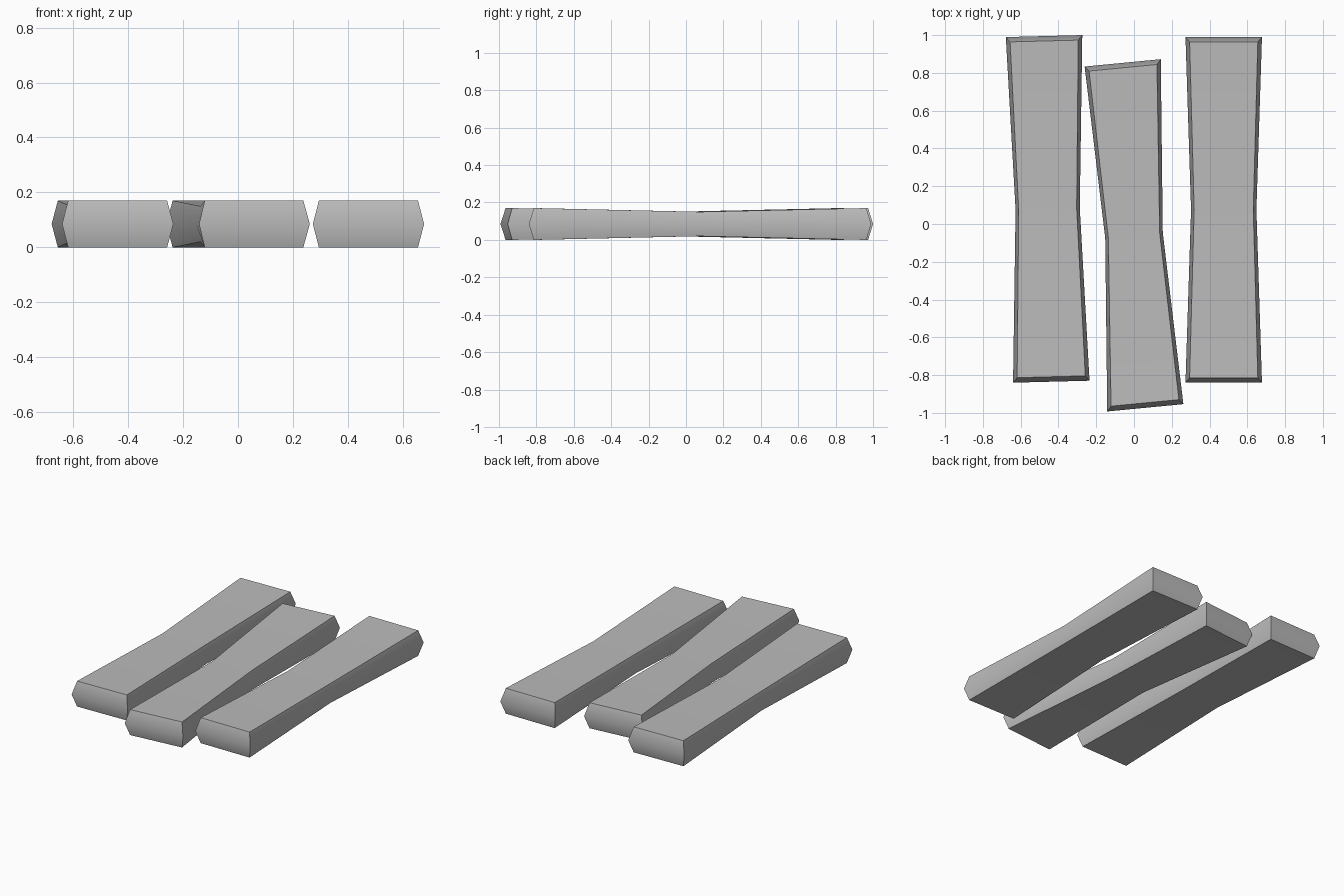
import bpy
import bmesh
import math

default = bpy.data.objects.get("Cube")
if default:
    bpy.data.objects.remove(default, do_unlink=True)

GREY = (0.5, 0.5, 0.5)
wood = bpy.data.materials.new("plain grey")
wood.use_nodes = True
wood.diffuse_color = (*GREY, 1)
wood.node_tree.nodes["Principled BSDF"].inputs["Base Color"].default_value = (*GREY, 1)

HEIGHT = 0.17       # thickness at the ends
WAIST_HEIGHT = 0.13
BEVEL = 0.022       # how far the side ridge stands out


def add_plank(name, centre, lean, end_tilt, waist):
    """Six-sided plank, pinched at the middle, with ridged sides and ends."""
    bm = bmesh.new()
    lean, end_tilt = math.radians(lean), math.radians(end_tilt)
    rings = []
    for station in (-1, 0, 1):
        half = 0.2025 if station else waist
        thick = HEIGHT if station else WAIST_HEIGHT
        bevel = BEVEL if station else BEVEL * 0.75
        ring = []
        for side, level in ((-1, -1), (-1, 0), (-1, 1), (1, 1), (1, 0), (1, -1)):
            across = side * (half - bevel * abs(level))
            along = station * (0.915 - 0.026 * abs(level))
            x = centre[0] + across * math.cos(end_tilt) - along * math.sin(lean)
            y = centre[1] + across * math.sin(end_tilt) + along * math.cos(lean)
            ring.append(bm.verts.new((x, y, HEIGHT / 2 + level * thick / 2)))
        rings.append(ring)

    # Long faces
    for a, b in zip(rings, rings[1:]):
        for i in range(6):
            j = (i + 1) % 6
            bm.faces.new((a[i], a[j], b[j], b[i]))
    # Ridged ends
    for r in (rings[0], rings[-1]):
        bm.faces.new((r[0], r[1], r[4], r[5]))
        bm.faces.new((r[1], r[2], r[3], r[4]))
    bmesh.ops.recalc_face_normals(bm, faces=bm.faces)

    mesh = bpy.data.meshes.new(name)
    bm.to_mesh(mesh)
    bm.free()
    mesh.materials.append(wood)
    plank = bpy.data.objects.new(name, mesh)
    bpy.context.collection.objects.link(plank)
    bpy.ops.object.select_all(action='DESELECT')
    plank.select_set(True)
    bpy.context.view_layer.objects.active = plank
    bpy.ops.object.shade_smooth_by_angle(angle=math.radians(40))


add_plank("left_plank", (0.475, 0.075), 0, 0, 0.173)
add_plank("middle_plank", (0, -0.06), 3.75, 5.5, 0.153)
add_plank("right_plank", (-0.457, 0.08), 1.2, 1.5, 0.17)
